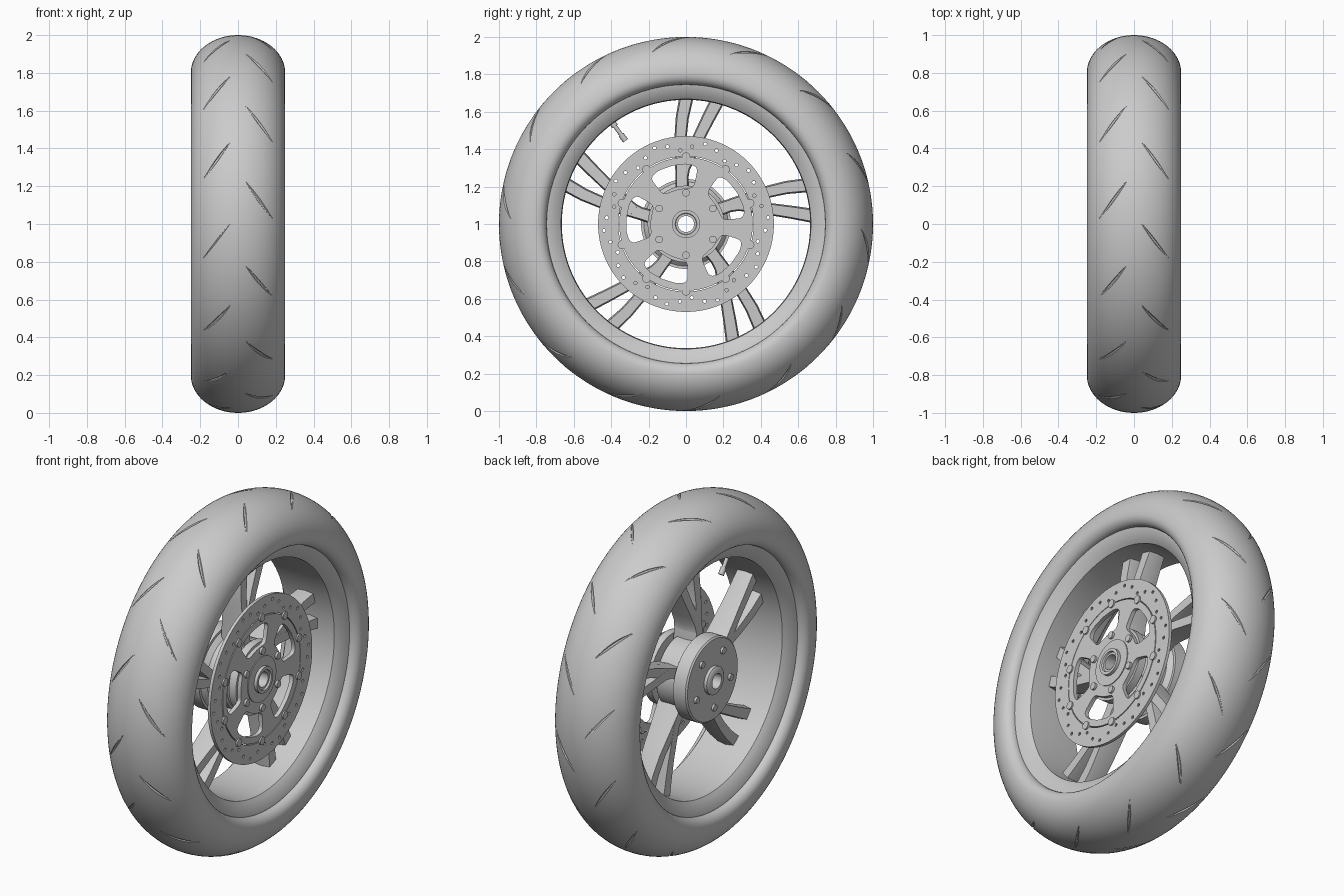
import bpy, bmesh, math
from mathutils import Matrix, Vector

cube = bpy.data.objects.get("Cube")
if cube:
    bpy.data.objects.remove(cube, do_unlink=True)

grey = bpy.data.materials.new("plain_grey")
grey.use_nodes = True
colour = (0.6, 0.6, 0.6, 1)
grey.diffuse_color = colour
grey.node_tree.nodes["Principled BSDF"].inputs["Base Color"].default_value = colour

TAU = 2 * math.pi
FACE = Matrix(((0, 0, 1, 0), (1, 0, 0, 0), (0, 1, 0, 1), (0, 0, 0, 1)))


def polar(r, deg, x=0.0):
    """Point on the wheel: radius, angle from +y, position along the axle."""
    a = math.radians(deg)
    return Vector((x, r * math.cos(a), 1 + r * math.sin(a)))


def add(name, mesh):
    obj = bpy.data.objects.new(name, mesh)
    bpy.context.collection.objects.link(obj)
    mesh.materials.clear()
    mesh.materials.append(grey)
    return obj


def smooth(obj, deg=35):
    bpy.ops.object.select_all(action='DESELECT')
    obj.select_set(True)
    bpy.context.view_layer.objects.active = obj
    bpy.ops.object.shade_smooth_by_angle(angle=math.radians(deg))
    return obj


def finish(name, bm):
    bmesh.ops.recalc_face_normals(bm, faces=bm.faces)
    mesh = bpy.data.meshes.new(name)
    bm.to_mesh(mesh)
    bm.free()
    return smooth(add(name, mesh))


def loft(bm, rings, closed):
    """Skin a row of vertex loops."""
    rows = [[bm.verts.new(p) for p in ring] for ring in rings]
    n = len(rows[0])
    for i in range(len(rows) if closed else len(rows) - 1):
        a, b = rows[i], rows[(i + 1) % len(rows)]
        for j in range(n):
            k = (j + 1) % n
            bm.faces.new((a[j], a[k], b[k], b[j]))
    if not closed:
        bm.faces.new(rows[0])
        bm.faces.new(rows[-1])


def lathe(name, profile, segs=96):
    bm = bmesh.new()
    loft(bm, [[polar(r, 360 * i / segs, x) for x, r in profile] for i in range(segs)], True)
    return finish(name, bm)


def rod(bm, p, q, r, segs=16):
    d = q - p
    m = Matrix.Translation((p + q) / 2) @ d.to_track_quat('Z', 'Y').to_matrix().to_4x4()
    bmesh.ops.create_cone(bm, cap_ends=True, segments=segs, radius1=r, radius2=r,
                          depth=d.length, matrix=m)


def bolts(name, count, radius, start, x0, x1, r):
    bm = bmesh.new()
    for i in range(count):
        a = start + 360 * i / count
        rod(bm, polar(radius, a, x0), polar(radius, a, x1), r)
    return finish(name, bm)


def curve_mesh(name, curve):
    """Turn a curve into a mesh object."""
    tmp = bpy.data.objects.new(name, curve)
    bpy.context.collection.objects.link(tmp)
    deps = bpy.context.evaluated_depsgraph_get()
    mesh = bpy.data.meshes.new_from_object(tmp.evaluated_get(deps))
    bpy.data.objects.remove(tmp, do_unlink=True)
    return add(name, mesh)


def plate(name, outlines, x, thick):
    """Flat plate across the axle; inner outlines become holes."""
    cu = bpy.data.curves.new(name, 'CURVE')
    cu.dimensions = '2D'
    cu.fill_mode = 'BOTH'
    cu.extrude = thick / 2
    for pts in outlines:
        s = cu.splines.new('POLY')
        s.points.add(len(pts) - 1)
        for p, (u, v) in zip(s.points, pts):
            p.co = (u, v, 0, 1)
        s.use_cyclic_u = True
    obj = curve_mesh(name, cu)
    obj.data.transform(Matrix.Translation((x, 0, 0)) @ FACE)
    return smooth(obj)


def circle(r, n, u=0.0, v=0.0):
    return [(u + r * math.cos(TAU * i / n), v + r * math.sin(TAU * i / n)) for i in range(n)]


def window(mid, half, r_mid, r_half, n=40):
    """Rounded trapezoid around the axle."""
    pts = []
    for i in range(n):
        c, s = math.cos(TAU * i / n), math.sin(TAU * i / n)
        a = math.radians(mid + half * math.copysign(abs(c) ** 0.4, c))
        r = r_mid + r_half * math.copysign(abs(s) ** 0.4, s)
        pts.append((r * math.cos(a), r * math.sin(a)))
    return pts


# Tyre: rounded crown, bulged walls tucked in at the bead
def crown(x):
    return 0.8 + 0.2 * math.sqrt(1 - (x / 0.25) ** 2)


half = [(0.2 + 0.05 * math.sin(t), 0.8 - 0.055 * math.cos(t))
        for t in (math.pi / 2 * i / 6 for i in range(6))]
top = [(0.25 * math.cos(t), 0.8 + 0.2 * math.sin(t))
       for t in (math.pi * i / 32 for i in range(33))]
tyre = lathe("tyre", half + top + [(-x, r) for x, r in reversed(half)], 144)

# Tread grooves: tapered slashes, staggered on both sides
cu = bpy.data.curves.new("tread_cutter", 'CURVE')
cu.dimensions = '3D'
cu.bevel_depth = 0.009
cu.bevel_resolution = 1
cu.use_fill_caps = True
STEPS = 10
for side in (-1, 1):
    for k in range(14):
        start = (k + (0.5 if side > 0 else 0)) * 360 / 14
        s = cu.splines.new('POLY')
        s.points.add(STEPS)
        for i, p in enumerate(s.points):
            t = i / STEPS
            x = side * (0.042 + 0.14 * t)
            p.co = (*polar(crown(x), 180 - start + 11 * t, x), 1)
            p.radius = 0.2 + 0.8 * math.sin(math.pi * t)
cutter = curve_mesh("tread_cutter", cu)
cutter.hide_render = True
cut = tyre.modifiers.new("grooves", 'BOOLEAN')
cut.operation = 'DIFFERENCE'
cut.solver = 'EXACT'
cut.object = cutter
deps = bpy.context.evaluated_depsgraph_get()
deps.update()
cut_mesh = bpy.data.meshes.new_from_object(tyre.evaluated_get(deps))
tyre.modifiers.clear()
tyre.data = cut_mesh
bpy.data.objects.remove(cutter, do_unlink=True)
smooth(tyre)

# Rim: sloped flanges and a slightly dropped barrel
edge = [(0.2, 0.75), (0.2, 0.738), (0.168, 0.684), (0.155, 0.668), (0.09, 0.664)]
lathe("rim", edge + [(-x, r) for x, r in reversed(edge)], 128)

# Hub: open axle tube, barrel, and wide drum on the drive side
lathe("hub", [(-0.2, 0.043), (-0.2, 0.065), (-0.19, 0.08), (-0.172, 0.08), (-0.172, 0.232),
              (-0.164, 0.24), (-0.085, 0.24), (-0.085, 0.225), (-0.06, 0.2), (0.05, 0.2),
              (0.06, 0.19), (0.06, 0.13), (0.13, 0.13), (0.157, 0.13), (0.157, 0.075),
              (0.175, 0.075), (0.175, 0.058), (0.165, 0.055), (0.165, 0.043)])
lathe("hub_flange", [(0.085, 0.13), (0.085, 0.205), (0.13, 0.205), (0.13, 0.13)])
bolts("drum_bolts", 5, 0.165, 51, -0.17, -0.185, 0.019)

# Spokes: five stems that each split into two curved arms
# stations: radius, angle of first arm, angle of second arm
STATIONS = ((0.16, 97, 97), (0.25, 95, 95), (0.3, 94.8, 92), (0.36, 94.4, 87), (0.42, 94, 83.6),
            (0.47, 93.5, 81.5), (0.57, 92, 78.3), (0.69, 89.6, 75.5))


def arm(bm, turn, which):
    path = [polar(s[0], s[which] + turn) for s in STATIONS]
    rings = []
    for i, p in enumerate(path):
        d = (path[min(i + 1, len(path) - 1)] - path[max(i - 1, 0)]).normalized()
        side = Vector((1, 0, 0)).cross(d)
        t = i / (len(path) - 1)
        w = 0.038 - 0.007 * math.sin(math.pi * t)
        depth = Vector((0.075 - 0.025 * t, 0, 0))
        rings.append([p + side * w * 0.8 + depth, p - side * w * 0.8 + depth,
                      p - side * w, p - side * w * 0.8 - depth,
                      p + side * w * 0.8 - depth, p + side * w])
    loft(bm, rings, False)


for which, name in ((1, "spokes_first_arms"), (2, "spokes_second_arms")):
    bm = bmesh.new()
    for k in range(5):
        arm(bm, 72 * k, which)
    finish(name, bm)

# Brake rotor: drilled ring
holes = []
for i in range(40):
    p = polar((0.44, 0.415, 0.395, 0.425)[i % 4], 9 * i + 4.5)
    holes.append(circle(0.009, 10, p.y, p.z - 1))
plate("brake_rotor", [circle(0.47, 96), circle(0.362, 80)] + holes, 0.142, 0.018)

# Rotor carrier: five arms between rounded windows
windows = [window(103 + 72 * k, 25, 0.255, 0.065) for k in range(5)]
plate("rotor_carrier", [circle(0.357, 80), circle(0.07, 32)] + windows, 0.14, 0.024)
bolts("rotor_buttons", 10, 0.36, 90, 0.128, 0.16, 0.023)
bolts("carrier_bolts", 6, 0.166, 90, 0.14, 0.165, 0.02)

# Valve: stem with a thicker cap and a foot on the barrel
bm = bmesh.new()
for r0, r1, thick in ((0.68, 0.645, 0.018), (0.65, 0.57, 0.011), (0.59, 0.55, 0.016)):
    rod(bm, polar(r0, 126), polar(r1, 126), thick, 12)
finish("valve", bm)
